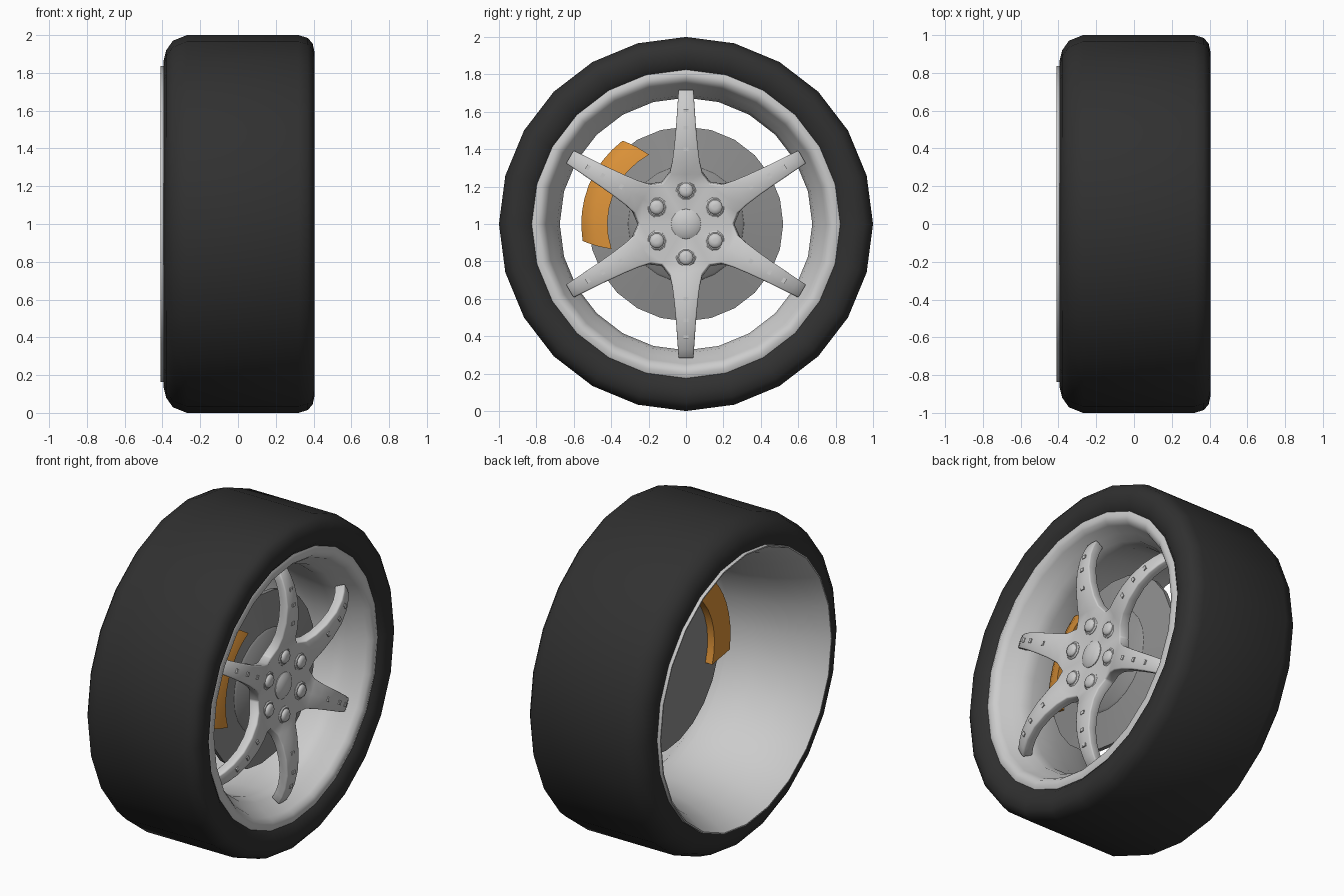
import bpy, bmesh
from math import sin, cos, pi, radians
from mathutils import Matrix, Vector

if "Cube" in bpy.data.objects:
    bpy.data.objects.remove(bpy.data.objects["Cube"])

CENTRE = Vector((0, 0, 1))


def material(name, rgb):
    m = bpy.data.materials.new(name)
    m.diffuse_color = (*rgb, 1)
    m.use_nodes = True
    m.node_tree.nodes["Principled BSDF"].inputs["Base Color"].default_value = m.diffuse_color
    return m


RUBBER = material("rubber", (0.03, 0.03, 0.03))
STEEL = material("disc_steel", (0.27, 0.27, 0.27))
ORANGE = material("caliper_orange", (0.72, 0.29, 0.04))


def finish(name, bm, mat=None, angle=35, fix=True):
    if fix:
        bmesh.ops.recalc_face_normals(bm, faces=bm.faces)
    me = bpy.data.meshes.new(name)
    bm.to_mesh(me)
    bm.free()
    ob = bpy.data.objects.new(name, me)
    ob.location = CENTRE
    bpy.context.collection.objects.link(ob)
    if mat:
        me.materials.append(mat)
    bpy.ops.object.select_all(action='DESELECT')
    ob.select_set(True)
    bpy.context.view_layer.objects.active = ob
    bpy.ops.object.shade_smooth_by_angle(angle=radians(angle))
    return ob


def revolve(name, profile, n=24, mat=None, closed=True, angle=35):
    """Turn an (x, radius) profile around the x axis."""
    bm = bmesh.new()
    rings = [[bm.verts.new((x, r * cos(2 * pi * i / n), r * sin(2 * pi * i / n)))
              for i in range(n)] for x, r in profile]
    pairs = list(zip(rings, rings[1:] + rings[:1]))
    if not closed:
        pairs.pop()
    for a, b in pairs:
        for i in range(n):
            j = (i + 1) % n
            bm.faces.new((a[i], a[j], b[j], b[i]))
    if not closed:
        bm.faces.new(rings[0])
        bm.faces.new(rings[-1])
    return finish(name, bm, mat, angle)


# Tyre
revolve("tyre", [(-0.385, 0.825), (-0.395, 0.86), (-0.38, 0.92), (-0.345, 0.97), (-0.27, 1.0),
                 (0.32, 1.0), (0.37, 0.985), (0.395, 0.955), (0.405, 0.91), (0.395, 0.85),
                 (0.37, 0.82), (0.2, 0.80), (-0.2, 0.80)], mat=RUBBER)

# Rim: front lip, drop centre barrel and flared back lip
revolve("rim", [(0.35, 0.83), (0.375, 0.825), (0.385, 0.80), (0.375, 0.77), (0.35, 0.75),
                (0.29, 0.725), (0.25, 0.69), (0.18, 0.675), (0.0, 0.69), (-0.18, 0.73),
                (-0.28, 0.765), (-0.37, 0.805), (-0.41, 0.828), (-0.41, 0.836), (-0.38, 0.836),
                (-0.27, 0.79), (-0.15, 0.755), (0.2, 0.755), (0.3, 0.79)], angle=45)

# Brake disc: shallow dish with a raised hat joining the hub
revolve("brake_disc", [(0.16, 0.15), (0.16, 0.31), (0.135, 0.52), (0.16, 0.52), (0.19, 0.31),
                       (0.20, 0.30), (0.23, 0.15), (0.28, 0.14)], mat=STEEL, closed=False)

# Six spoke star: rows of (radius, half width, front x)
ROWS = [(0.217, 0.125, 0.315), (0.265, 0.088, 0.335), (0.33, 0.074, 0.357),
        (0.42, 0.063, 0.373), (0.52, 0.054, 0.375), (0.61, 0.048, 0.357),
        (0.67, 0.044, 0.333), (0.72, 0.041, 0.305)]


def front_x(r):
    for (r0, _, x0), (r1, _, x1) in zip(ROWS, ROWS[1:]):
        if r0 <= r <= r1:
            return x0 + (x1 - x0) * (r - r0) / (r1 - r0)
    return ROWS[0][2]


bm = bmesh.new()
for k in range(6):
    turn = Matrix.Rotation(k * pi / 3, 4, 'X')

    def vert(x, y, z):
        return bm.verts.new(turn @ Vector((x, y, z)))
    hub = vert(0.303, 0, 0)
    strip = [[vert(x, -w, r), vert(x + 0.004, 0, r), vert(x, w, r)] for r, w, x in ROWS]
    bm.faces.new((hub, strip[0][1], strip[0][0]))
    bm.faces.new((hub, strip[0][2], strip[0][1]))
    for a, b in zip(strip, strip[1:]):
        for c in (0, 1):
            bm.faces.new((a[c], a[c + 1], b[c + 1], b[c]))
bmesh.ops.remove_doubles(bm, verts=bm.verts, dist=0.001)
bmesh.ops.recalc_face_normals(bm, faces=bm.faces)
if sum(f.normal.x for f in bm.faces) < 0:
    bmesh.ops.reverse_faces(bm, faces=bm.faces)
spokes = finish("spokes", bm, fix=False)
solid = spokes.modifiers.new("thickness", 'SOLIDIFY')
solid.thickness = 0.06
solid.offset = -1
bevel = spokes.modifiers.new("soft_edges", 'BEVEL')
bevel.width = 0.008
bevel.segments = 2
bevel.limit_method = 'ANGLE'
bevel.angle_limit = radians(50)

# Centre cap
revolve("centre_cap", [(0.28, 0.082), (0.312, 0.08), (0.325, 0.06), (0.332, 0.02)],
        n=16, closed=False, angle=50)

# Wheel nuts: washer collar, rounded nut on each spoke root
for k in range(6):
    a = k * pi / 3
    pos = Vector((0, 0.18 * sin(a), 0.18 * cos(a)))
    collar = revolve(f"nut_collar_{k}", [(0.28, 0.056), (0.315, 0.054), (0.321, 0.046)],
                     n=10, closed=False)
    nut = revolve(f"wheel_nut_{k}", [(0.30, 0.040), (0.325, 0.040), (0.335, 0.032), (0.338, 0.012)],
                  n=10, closed=False, angle=50)
    collar.location = nut.location = CENTRE + pos

# Small rivets along the spokes
bm = bmesh.new()
for k in range(6):
    for r in (0.40, 0.515, 0.605):
        bmesh.ops.create_cube(bm, size=1, matrix=Matrix.Rotation(k * pi / 3, 4, 'X')
                              @ Matrix.Translation((front_x(r), 0, r))
                              @ Matrix.Diagonal((0.018, 0.026, 0.02, 1)))
finish("spoke_rivets", bm)

# Brake caliper: rounded section swept along an arc, ends flared inwards
SECTION = [(0.42, 0.10), (0.555, 0.085), (0.56, 0.14), (0.54, 0.17), (0.49, 0.195), (0.42, 0.21)]
bm = bmesh.new()
STEPS = 8
rings = []
for i in range(STEPS + 1):
    ring = []
    for r, x in SECTION:
        half = radians(40.3 - 9.3 * (r - 0.42) / 0.14)
        a = radians(21.7) + half * (2 * i / STEPS - 1)
        ring.append(bm.verts.new((x, -r * cos(a), r * sin(a))))
    rings.append(ring)
for a, b in zip(rings, rings[1:]):
    for i in range(len(SECTION)):
        j = (i + 1) % len(SECTION)
        bm.faces.new((a[i], a[j], b[j], b[i]))
bm.faces.new(rings[0])
bm.faces.new(rings[-1])
finish("brake_caliper", bm, ORANGE)
